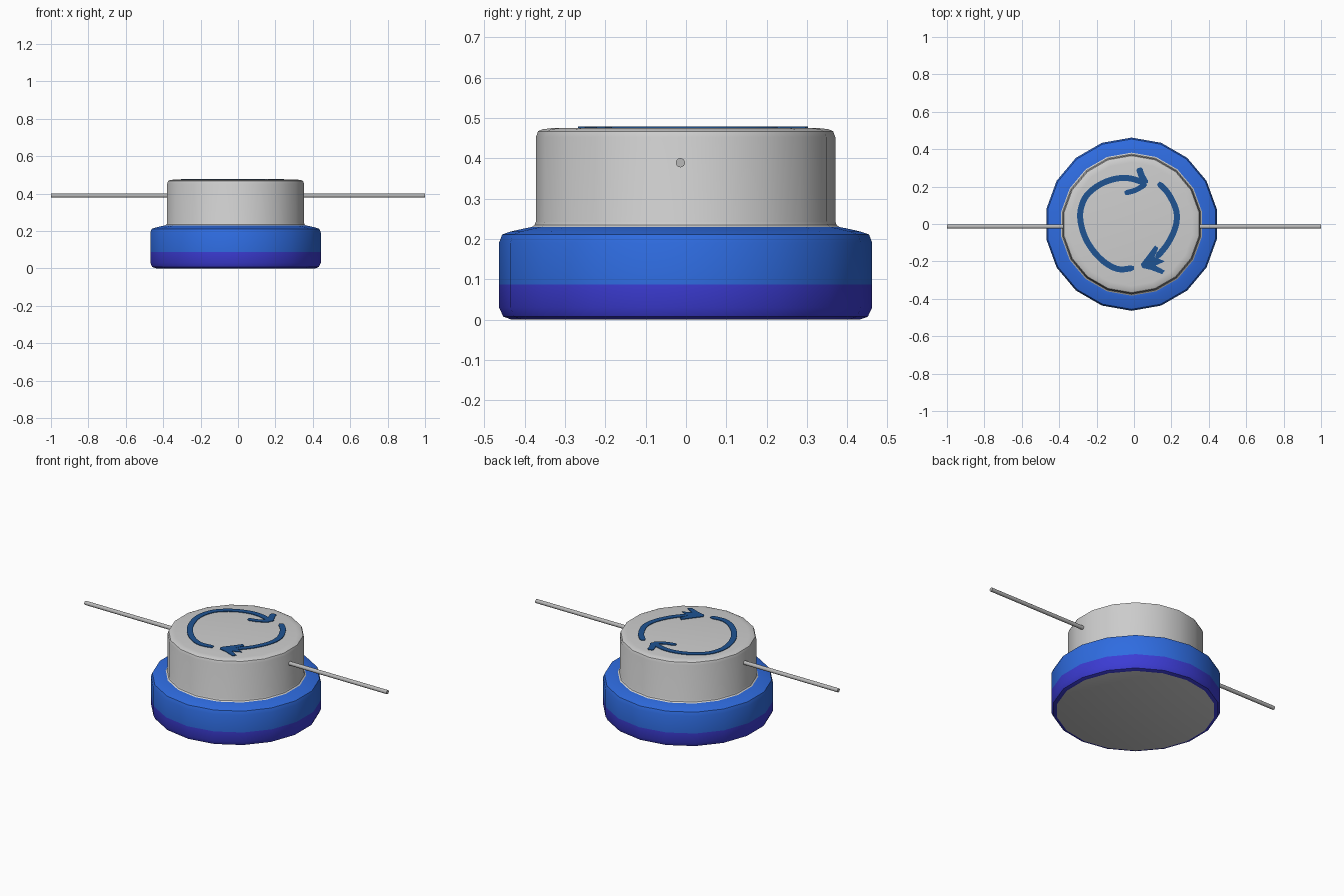
import bpy, bmesh, math
from mathutils import Vector

if "Cube" in bpy.data.objects:
    bpy.data.objects.remove(bpy.data.objects["Cube"])

CX, CY, SIDES = -0.013, -0.001, 18


def material(name, rgb):
    m = bpy.data.materials.new(name)
    m.diffuse_color = (*rgb, 1)
    m.use_nodes = True
    m.node_tree.nodes["Principled BSDF"].inputs["Base Color"].default_value = m.diffuse_color
    return m


GREY = material("light grey", (0.62, 0.62, 0.62))
BLUE = material("bright blue", (0.028, 0.15, 0.75))
VIOLET = material("violet blue", (0.045, 0.045, 0.66))
INK = material("arrow blue", (0.013, 0.088, 0.29))
STEEL = material("rod grey", (0.48, 0.48, 0.48))


def finish(name, bm, mats, angle=30):
    bmesh.ops.recalc_face_normals(bm, faces=bm.faces)
    me = bpy.data.meshes.new(name)
    bm.to_mesh(me)
    bm.free()
    ob = bpy.data.objects.new(name, me)
    bpy.context.collection.objects.link(ob)
    for m in mats:
        me.materials.append(m)
    bpy.ops.object.select_all(action='DESELECT')
    bpy.context.view_layer.objects.active = ob
    ob.select_set(True)
    bpy.ops.object.shade_smooth_by_angle(angle=math.radians(angle))
    return ob


def turned(name, profile, mats, rule=lambda z: 0):
    """Revolve (radius, z) points, closing both ends."""
    bm = bmesh.new()
    rings = []
    for r, z in profile:
        ring = []
        for i in range(SIDES):
            a = math.pi / 2 + 2 * math.pi * i / SIDES
            ring.append(bm.verts.new((CX + r * math.cos(a), CY + r * math.sin(a), z)))
        rings.append(ring)
    for lo, hi in zip(rings, rings[1:]):
        for i in range(SIDES):
            j = (i + 1) % SIDES
            bm.faces.new((lo[i], lo[j], hi[j], hi[i]))
    bm.faces.new(rings[0][::-1])
    bm.faces.new(rings[-1])
    for f in bm.faces:
        f.material_index = rule(f.calc_center_median().z)
    return finish(name, bm, mats)


# Wide base: grey underside, violet lower band, blue upper band
turned("base",
       [(0.432, 0.0), (0.452, 0.007), (0.463, 0.03), (0.463, 0.087), (0.463, 0.19),
        (0.455, 0.211), (0.435, 0.218), (0.40, 0.226), (0.384, 0.229)],
       [GREY, VIOLET, BLUE],
       lambda z: 0 if z < 0.002 else 1 if z < 0.087 else 2)

# Grey housing with a small foot fillet and rounded top edge
turned("housing",
       [(0.384, 0.228), (0.375, 0.234), (0.3715, 0.243), (0.3715, 0.452),
        (0.366, 0.467), (0.355, 0.472), (0.33, 0.475)],
       [GREY])

# Thin rod running through the housing
bm = bmesh.new()
bmesh.ops.create_cone(bm, cap_ends=True, segments=14, radius1=0.0115, radius2=0.0115, depth=2)
for v in bm.verts:
    v.co = Vector((v.co.z, v.co.x - 0.014, v.co.y + 0.389))
finish("rod", bm, [STEEL], 40)


def plate(bm, pts):
    """Thin flat plate on the housing top from an outline."""
    f = bm.faces.new([bm.verts.new((x, y, 0.472)) for x, y in pts])
    ext = bmesh.ops.extrude_face_region(bm, geom=[f], use_keep_orig=True)
    for v in ext["geom"]:
        if isinstance(v, bmesh.types.BMVert):
            v.co.z = 0.4785


def smooth_path(points, steps=5):
    p = [Vector(q) for q in points]
    p = [2 * p[0] - p[1]] + p + [2 * p[-1] - p[-2]]
    out = []
    for a, b, c, d in zip(p, p[1:], p[2:], p[3:]):
        for k in range(steps):
            t = k / steps
            out.append(0.5 * (2 * b + (c - a) * t + (2 * a - 5 * b + 4 * c - d) * t * t
                              + (3 * b - a - 3 * c + d) * t ** 3))
    return out + [p[-2]]


def brush(bm, points, width):
    """Brush stroke with slightly tapered, rounded ends."""
    path = smooth_path(points)
    left, right = [], []
    for i, q in enumerate(path):
        d = (path[min(i + 1, len(path) - 1)] - path[max(i - 1, 0)]).normalized()
        w = width / 2 * (0.6 if i in (0, len(path) - 1) else 1)
        n = Vector((-d.y, d.x)) * w
        left.append(q + n)
        right.append(q - n)
    plate(bm, left + right[::-1])


# Upper-left arrow with an open head
bm = bmesh.new()
brush(bm, [(0.0, -0.235), (-0.09, -0.24), (-0.18, -0.185), (-0.255, -0.085), (-0.288, 0.035),
           (-0.265, 0.135), (-0.20, 0.20), (-0.115, 0.238), (-0.03, 0.245), (0.06, 0.22)], 0.032)
brush(bm, [(0.027, 0.30), (0.04, 0.26), (0.065, 0.215)], 0.034)
brush(bm, [(0.065, 0.215), (0.01, 0.182), (-0.05, 0.165)], 0.028)
finish("left_arrow", bm, [INK])

# Right arrow with a filled head
bm = bmesh.new()
brush(bm, [(0.13, 0.22), (0.185, 0.16), (0.226, 0.07), (0.222, -0.015),
           (0.18, -0.105), (0.12, -0.18)], 0.032)
plate(bm, [(0.036, -0.215), (0.075, -0.165), (0.112, -0.115), (0.13, -0.128), (0.11, -0.175),
           (0.165, -0.2), (0.115, -0.222), (0.165, -0.25), (0.15, -0.268), (0.09, -0.245), (0.045, -0.235)])
finish("right_arrow", bm, [INK])
